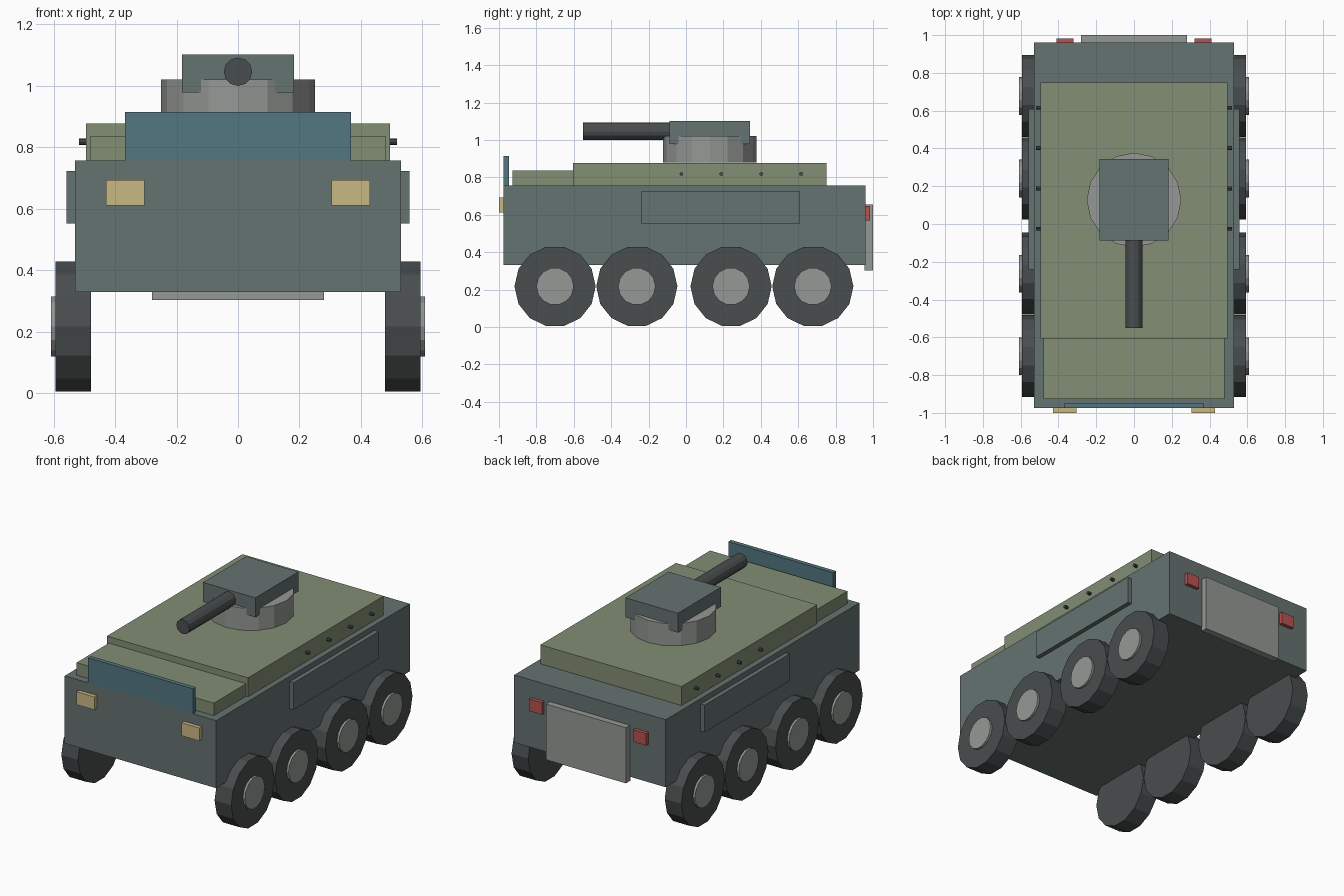
import bpy, bmesh, math
from mathutils import Matrix

if "Cube" in bpy.data.objects:
    bpy.data.objects.remove(bpy.data.objects["Cube"])


def material(name, r, g, b):
    lin = lambda c: ((c / 255 + 0.055) / 1.055) ** 2.4
    m = bpy.data.materials.new(name)
    m.diffuse_color = (lin(r), lin(g), lin(b), 1)
    m.use_nodes = True
    m.node_tree.nodes["Principled BSDF"].inputs["Base Color"].default_value = m.diffuse_color
    return m


HULL = material("hull grey green", 101, 115, 112)
DECK = material("deck olive", 130, 142, 117)
METAL = material("bare metal", 149, 152, 148)
RUBBER = material("dark rubber", 73, 77, 78)
GLASS = material("blue glass", 84, 118, 129)
LAMP = material("lamp yellow", 202, 184, 132)
RED = material("tail red", 182, 84, 82)


def finish(name, bm, mat):
    bmesh.ops.recalc_face_normals(bm, faces=bm.faces)
    me = bpy.data.meshes.new(name)
    bm.to_mesh(me)
    bm.free()
    me.materials.append(mat)
    ob = bpy.data.objects.new(name, me)
    bpy.context.collection.objects.link(ob)
    return ob


def box(name, x, y, z, mat):
    """Box from (min, max) ranges."""
    bm = bmesh.new()
    bmesh.ops.create_cube(bm, size=1)
    for v in bm.verts:
        v.co = [r[0] if c < 0 else r[1] for c, r in zip(v.co, (x, y, z))]
    return finish(name, bm, mat)


def cylinder(name, axis, center, radius, length, sides, mat, spin=0.0, caps=True):
    bm = bmesh.new()
    bmesh.ops.create_cone(bm, cap_ends=caps, segments=sides, radius1=radius,
                          radius2=radius, depth=length)
    turn = {"x": Matrix.Rotation(math.pi / 2, 4, "Y"),
            "y": Matrix.Rotation(math.pi / 2, 4, "X"),
            "z": Matrix.Identity(4)}[axis]
    bm.transform(Matrix.Translation(center) @ turn @ Matrix.Rotation(spin, 4, "Z"))
    return finish(name, bm, mat)


# Hull and raised decks
box("hull", (-0.53, 0.53), (-0.975, 0.96), (0.33, 0.757), HULL)
box("main_deck", (-0.494, 0.494), (-0.605, 0.75), (0.75, 0.877), DECK)
box("front_deck", (-0.48, 0.48), (-0.927, -0.6), (0.75, 0.836), DECK)

# Windscreen and rear ramp
box("windscreen", (-0.367, 0.367), (-0.975, -0.947), (0.757, 0.915), GLASS)
box("rear_ramp", (-0.28, 0.28), (0.955, 1.0), (0.303, 0.655), METAL)

# Turret with gun
cylinder("turret_ring", "z", (0, 0.127, 0.95), 0.25, 0.14, 16, METAL)
box("turret", (-0.183, 0.183), (-0.088, 0.343), (0.979, 1.102), HULL)
cylinder("gun_barrel", "y", (0, -0.31, 1.046), 0.046, 0.48, 12, RUBBER)

# Mirrored side parts
for s, side in ((-1, "left"), (1, "right")):
    span = lambda a, b: tuple(sorted((s * a, s * b)))
    box(f"{side}_side_panel", span(0.52, 0.558), (-0.24, 0.61), (0.552, 0.723), HULL)
    box(f"{side}_headlight", span(0.304, 0.43), (-1.0, -0.97), (0.611, 0.693), LAMP)
    box(f"{side}_tail_light", span(0.32, 0.41), (0.955, 0.983), (0.57, 0.646), RED)
    for i, y in enumerate((-0.7, -0.263, 0.241, 0.678), 1):
        cylinder(f"{side}_tyre_{i}", "x", (s * 0.536, y, 0.217), 0.217, 0.116, 14, RUBBER)
        cylinder(f"{side}_hub_{i}", "x", (s * 0.59, y, 0.217), 0.1, 0.036, 14, METAL)
    # Small pegs along the deck edge
    for i, y in enumerate((-0.025, 0.188, 0.402, 0.615), 1):
        cylinder(f"{side}_deck_peg_{i}", "x", (s * 0.502, y, 0.818), 0.01, 0.032, 8, RUBBER)
